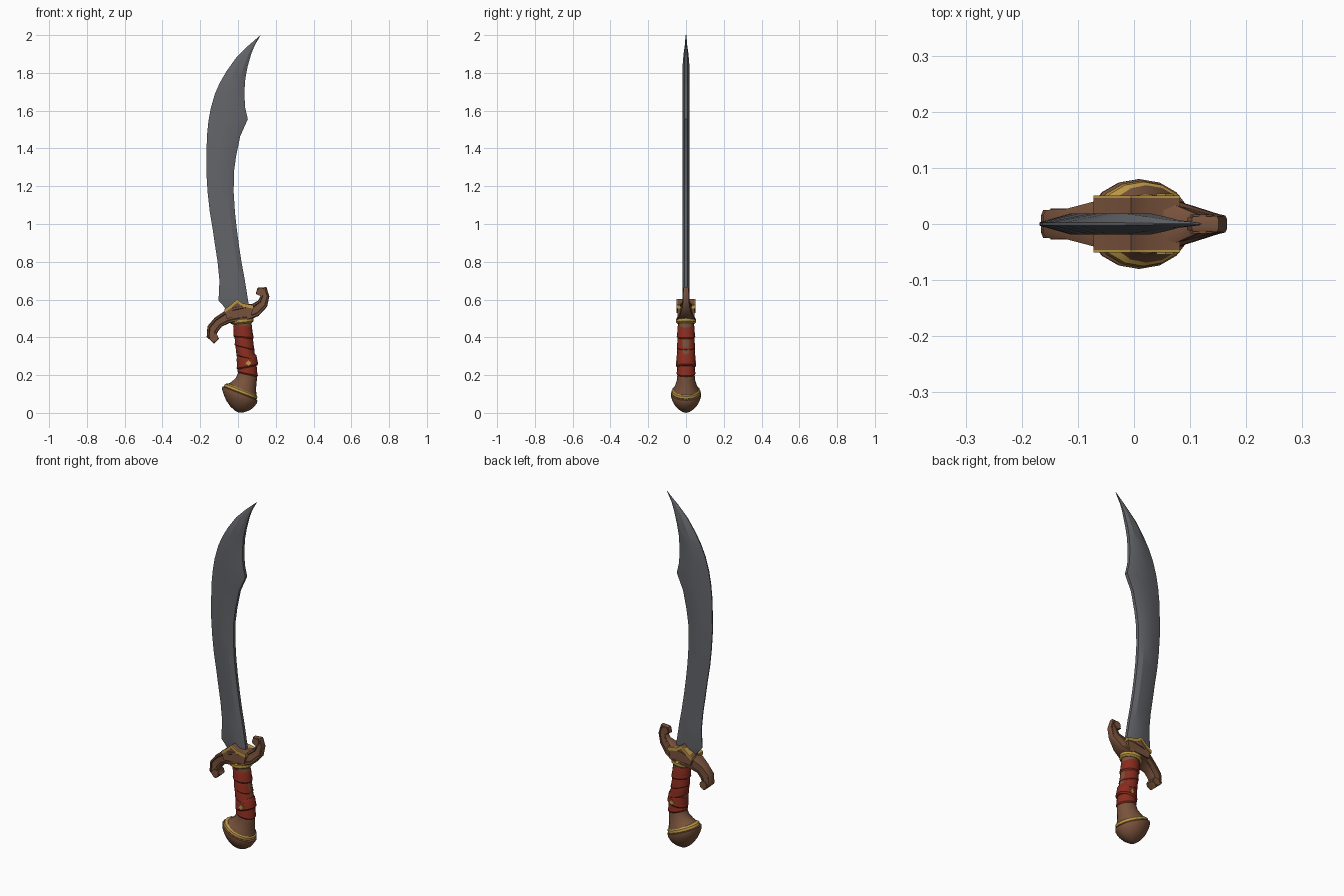
import bpy, bmesh, math
from mathutils import Vector

if "Cube" in bpy.data.objects:
    bpy.data.objects.remove(bpy.data.objects["Cube"])


def material(name, rgb):
    m = bpy.data.materials.new(name)
    m.diffuse_color = (*rgb, 1)
    m.use_nodes = True
    m.node_tree.nodes["Principled BSDF"].inputs["Base Color"].default_value = m.diffuse_color
    return m


STEEL = material("steel", (0.125, 0.128, 0.14))
BROWN = material("brown bronze", (0.19, 0.085, 0.045))
DARK = material("dark brown", (0.10, 0.045, 0.026))
RED = material("red leather", (0.25, 0.025, 0.013))
GOLD = material("gold trim", (0.50, 0.31, 0.06))


def loft(name, rings, mats, pick=None, angle=35, cap=True):
    """Skin equal-length vertex rings; pick(ring, side) gives a material index."""
    bm = bmesh.new()
    rows = [[bm.verts.new(p) for p in r] for r in rings]
    n = len(rows[0])
    for i, (a, b) in enumerate(zip(rows, rows[1:])):
        for j in range(n):
            k = (j + 1) % n
            f = bm.faces.new((a[j], a[k], b[k], b[j]))
            f.material_index = pick(i, j) if pick else 0
    if cap:
        bm.faces.new(rows[0])
        bm.faces.new(rows[-1][::-1])
    bmesh.ops.recalc_face_normals(bm, faces=bm.faces[:])
    me = bpy.data.meshes.new(name)
    bm.to_mesh(me)
    bm.free()
    for m in mats:
        me.materials.append(m)
    me.shade_smooth()
    me.set_sharp_from_angle(angle=math.radians(angle))
    ob = bpy.data.objects.new(name, me)
    bpy.context.collection.objects.link(ob)
    return ob


def oval(x, z, tilt, hw, hd, n=16):
    """Elliptical ring across the handle; positive tilt lifts the left side."""
    return [Vector((x + hw * math.cos(a) * math.cos(tilt), hd * math.sin(a),
                    z - hw * math.cos(a) * math.sin(tilt)))
            for a in (2 * math.pi * k / n for k in range(n))]


def slab(name, outline, y0, y1, mat):
    """Extrude an x-z outline between two depths."""
    return loft(name, [[Vector((x, y, z)) for x, z in outline] for y in (y0, y1)], [mat])


# Blade: edge and spine points (edge x, z, spine x, z) with a bevelled section
blade_rows = [
    (-.06, .53, .05, .53), (-.072, .56, .053, .56), (-.103, .595, .055, .585),
    (-.098, .70, .035, .71), (-.108, .80, .02, .79), (-.122, .89, .006, .88),
    (-.135, .98, -.006, .97), (-.15, 1.07, -.016, 1.06), (-.161, 1.17, -.023, 1.17),
    (-.168, 1.28, -.021, 1.28), (-.167, 1.38, -.010, 1.36), (-.164, 1.47, .012, 1.465),
    (-.157, 1.54, .052, 1.555), (-.145, 1.61, .037, 1.62), (-.122, 1.69, .034, 1.70),
    (-.095, 1.75, .039, 1.77), (-.06, 1.81, .05, 1.83), (-.01, 1.88, .07, 1.90),
    (.05, 1.94, .088, 1.945), (.118, 1.999, .120, 2.0)]
half = [(0, .003), (.38, .019), (.80, .019), (1, .009)]
section = half + [(u, -y) for u, y in reversed(half)]
rings = []
for xl, zl, xr, zr in blade_rows:
    t = min(1, max(.1, (2.0 - zl) / .17))
    rings.append([Vector((xl + (xr - xl) * u, y * t, zl + (zr - zl) * u)) for u, y in section])
loft("blade", rings, [STEEL], angle=20)

# S-shaped crossguard: path x, z, half width, half depth, with carved grooves
guard_path = [
    (.103, .626, .010, .011), (.114, .648, .018, .013), (.134, .650, .023, .014),
    (.143, .618, .023, .015), (.130, .578, .029, .018), (.092, .545, .036, .032),
    (.045, .532, .043, .048), (-.01, .522, .043, .050), (-.06, .506, .034, .040),
    (-.105, .480, .030, .027), (-.134, .445, .031, .025), (-.141, .406, .025, .025),
    (-.125, .387, .020, .025), (-.106, .402, .011, .023)]
front = [(1, .6), (.85, 1), (.6, 1), (.48, .84), (-.48, .84), (-.6, 1), (-.85, 1), (-1, .6)]
g_section = front + [(w, -d) for w, d in reversed(front)]
rings = []
for i, (x, z, hw, hd) in enumerate(guard_path):
    a, b = guard_path[max(0, i - 1)], guard_path[min(len(guard_path) - 1, i + 1)]
    t = Vector((b[0] - a[0], 0, b[1] - a[1])).normalized()
    side = Vector((-t.z, 0, t.x))
    rings.append([Vector((x, 0, z)) + side * hw * w + Vector((0, hd * d, 0))
                  for w, d in g_section])
loft("crossguard", rings, [BROWN, DARK], lambda i, j: 1 if j in (2, 4, 10, 12) else 0)

# Round scroll ends of the guard
for name, x, z, r, d in (("upper_scroll", .122, .640, .021, .017),
                         ("lower_scroll", -.127, .399, .022, .028)):
    slab(name, [(x + r * math.cos(k * math.pi / 5), z + r * math.sin(k * math.pi / 5))
                for k in range(10)], -d, d, BROWN)

# Peaked blade socket: brown plates with a gold zigzag lip either side of the blade
crest = [(-.072, .548), (-.038, .572), (-.005, .602), (.025, .580), (.082, .570)]
for label, s in (("front", -1), ("back", 1)):
    slab(label + "_socket", [(-.06, .50)] + crest + [(.07, .51)], s * .010, s * .046, BROWN)
    slab(label + "_socket_trim", crest + [(x, z - .018) for x, z in reversed(crest)],
         s * .012, s * .051, GOLD)

# Gold collar under the guard
loft("collar", [oval(.020, .505, -.1, .052, .046), oval(.021, .495, -.1, .061, .054),
                oval(.022, .480, -.1, .061, .054), oval(.023, .472, -.1, .052, .046)], [GOLD])

# Grip core, flaring towards the pommel
loft("grip_core", [oval(.022, .50, -.05, .048, .042), oval(.030, .40, 0, .048, .042),
                   oval(.042, .30, .05, .049, .043), oval(.051, .21, .1, .050, .045),
                   oval(.044, .175, .18, .056, .048), oval(.030, .145, .28, .068, .058),
                   oval(.018, .118, .36, .086, .072)], [BROWN])

# Red wrap: overlapping tilted bands that widen towards the bottom
spine = [(.022, .48), (.030, .40), (.036, .335), (.049, .275), (.051, .20)]


def centre(z):
    for (xa, za), (xb, zb) in zip(spine, spine[1:]):
        if z >= zb:
            return xa + (xb - xa) * (za - z) / (za - zb)
    return spine[-1][0]


bands = [(.463, .395, .08, 1.0), (.405, .340, .24, 1.0), (.352, .285, .26, 1.03),
         (.300, .240, -.20, 1.08), (.258, .200, .20, 1.03)]
for i, (top, bottom, tilt, s) in enumerate(bands):
    h = top - bottom
    prof = [(top, .047), (top - .008, .050), (top - h * .6, .051),
            (bottom + .008, .054), (bottom, .048)]
    loft(f"wrap_band_{i + 1}", [oval(centre(z), z, tilt, r * s, r * s * .91)
                                for z, r in prof], [RED], angle=30)

# Small gold studs on the wrap, front and back
for label, s in (("front", -1), ("back", 1)):
    slab(label + "_stud", [(.040, .262), (.056, .278), (.070, .266), (.058, .248)],
         s * .046, s * .054, GOLD)

# Gold ring on the tilted pommel
loft("pommel_ring", [oval(.021, .128, .37, .078, .064), oval(.017, .120, .37, .092, .075),
                     oval(.013, .108, .37, .094, .077), oval(.010, .100, .37, .086, .070)],
     [GOLD])

# Domed pommel cap
loft("pommel", [oval(.012, .108, .38, .086, .070), oval(.010, .103, .38, .100, .080),
                oval(.008, .088, .37, .099, .080), oval(.007, .068, .34, .088, .074),
                oval(.008, .045, .28, .073, .062), oval(.010, .022, .20, .050, .043),
                oval(.011, .006, .10, .022, .020), oval(.011, .001, .05, .006, .006)],
     [BROWN], angle=40)
